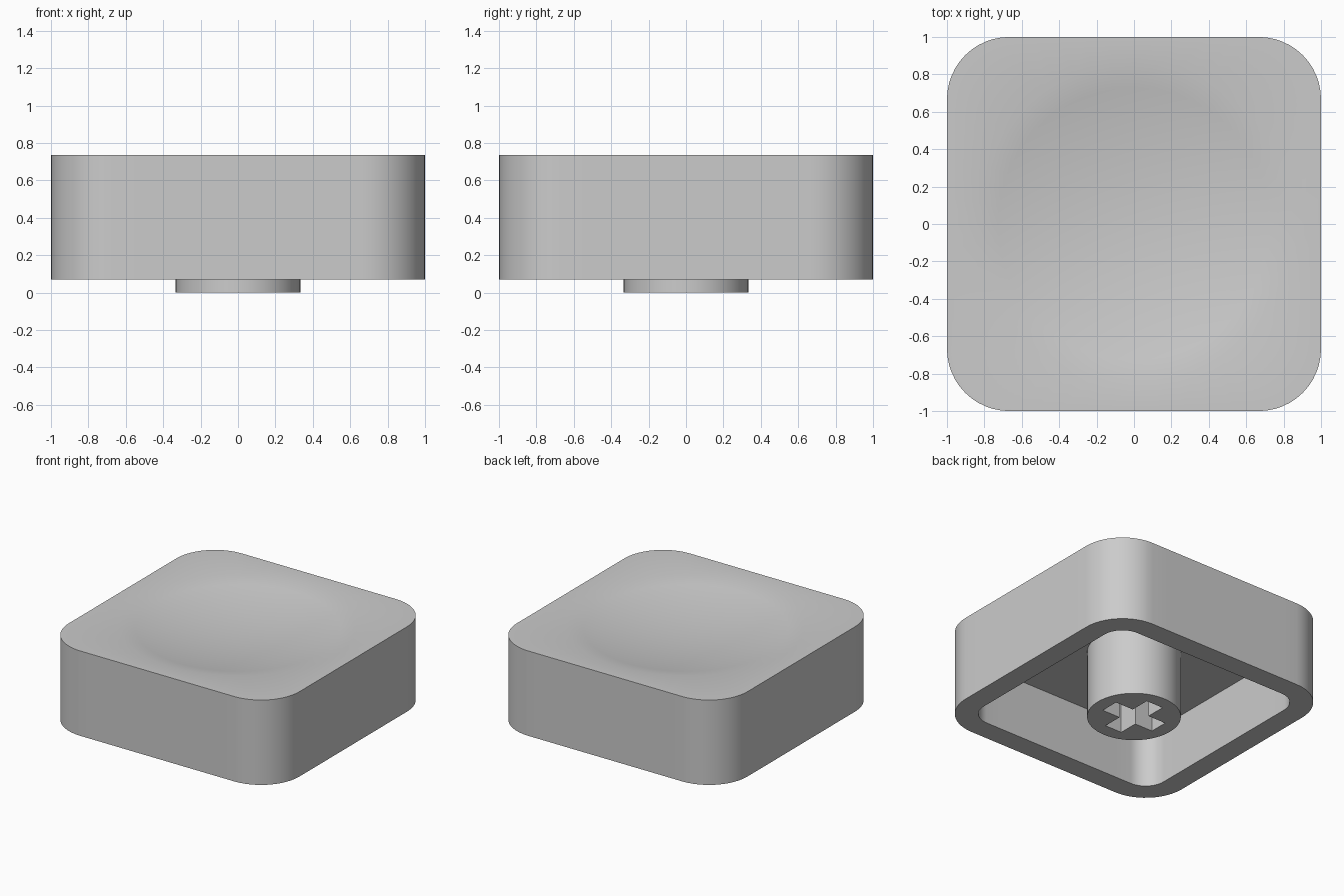
import bpy, bmesh
from math import sin, cos, pi, radians, hypot

if "Cube" in bpy.data.objects:
    bpy.data.objects.remove(bpy.data.objects["Cube"])

BASE, TOP, CEILING = 0.07, 0.735, 0.53
WALL, CORNER = 0.167, 0.333
DISH_RADIUS, DISH_DEPTH = 0.85, 0.09
STEM_RADIUS, SLOT_DEPTH = 0.333, 0.43

grey = bpy.data.materials.new("light grey plastic")
grey.use_nodes = True
colour = (0.6, 0.6, 0.6, 1)
grey.diffuse_color = colour
grey.node_tree.nodes["Principled BSDF"].inputs["Base Color"].default_value = colour


def turned(points):
    """Repeat a quarter outline four times around the centre."""
    result = []
    for quarter in range(4):
        c, s = cos(quarter * pi / 2), sin(quarter * pi / 2)
        result += [(x * c - y * s, x * s + y * c) for x, y in points]
    return result


def rounded_square(half, radius, arc=12, straight=10):
    """Outline with evenly split arcs and sides, anticlockwise."""
    c = half - radius
    side = [(half, -c + 2 * c * i / straight) for i in range(straight)]
    bend = [(c + radius * cos(t), c + radius * sin(t))
            for t in (i * pi / 2 / arc for i in range(arc))]
    return turned(side + bend)


def add_loop(bm, outline, z):
    return [bm.verts.new((x, y, z)) for x, y in outline]


def bridge(bm, a, b):
    for i in range(len(a)):
        j = (i + 1) % len(a)
        bm.faces.new((a[i], a[j], b[j], b[i]))


def finish(bm, name):
    bmesh.ops.recalc_face_normals(bm, faces=bm.faces)
    mesh = bpy.data.meshes.new(name)
    bm.to_mesh(mesh)
    bm.free()
    mesh.materials.append(grey)
    obj = bpy.data.objects.new(name, mesh)
    bpy.context.collection.objects.link(obj)
    bpy.ops.object.select_all(action="DESELECT")
    obj.select_set(True)
    bpy.context.view_layer.objects.active = obj
    bpy.ops.object.shade_smooth_by_angle(angle=radians(30))


# Hollow cap: ceiling, inner wall, rim, outer wall, then the dished top
bm = bmesh.new()
outer = rounded_square(1, CORNER)
inner = rounded_square(1 - WALL, CORNER - WALL)
loops = [add_loop(bm, inner, CEILING), add_loop(bm, inner, BASE),
         add_loop(bm, outer, BASE), add_loop(bm, outer, TOP)]
rings = 7
for k in range(rings, 0, -1):
    f = k / rings
    ring = [(x / hypot(x, y) * DISH_RADIUS * f, y / hypot(x, y) * DISH_RADIUS * f)
            for x, y in outer]
    loops.append(add_loop(bm, ring, TOP - DISH_DEPTH * (1 - f * f)))
for a, b in zip(loops, loops[1:]):
    bridge(bm, a, b)
bm.faces.new(loops[0])
centre = bm.verts.new((0, 0, TOP - DISH_DEPTH))
last = loops[-1]
for i in range(len(last)):
    bm.faces.new((last[i], last[(i + 1) % len(last)], centre))
finish(bm, "cap_body")

# Round stem with a cross-shaped socket in its lower end
bm = bmesh.new()
circle = [(STEM_RADIUS * cos(i * pi / 32), STEM_RADIUS * sin(i * pi / 32))
          for i in range(64)]
length, width = 0.228, 0.073
cross = turned([(length, -width), (length, width), (width, width)])
low, high = add_loop(bm, circle, 0), add_loop(bm, circle, CEILING)
mouth, floor = add_loop(bm, cross, 0), add_loop(bm, cross, SLOT_DEPTH)
bridge(bm, low, high)
bridge(bm, mouth, floor)
bm.faces.new(floor)
bm.faces.new(high)
rim = [bm.edges.get((l[i], l[i - 1])) for l in (low, mouth) for i in range(len(l))]
bmesh.ops.triangle_fill(bm, edges=rim, use_beauty=True)
finish(bm, "stem")
